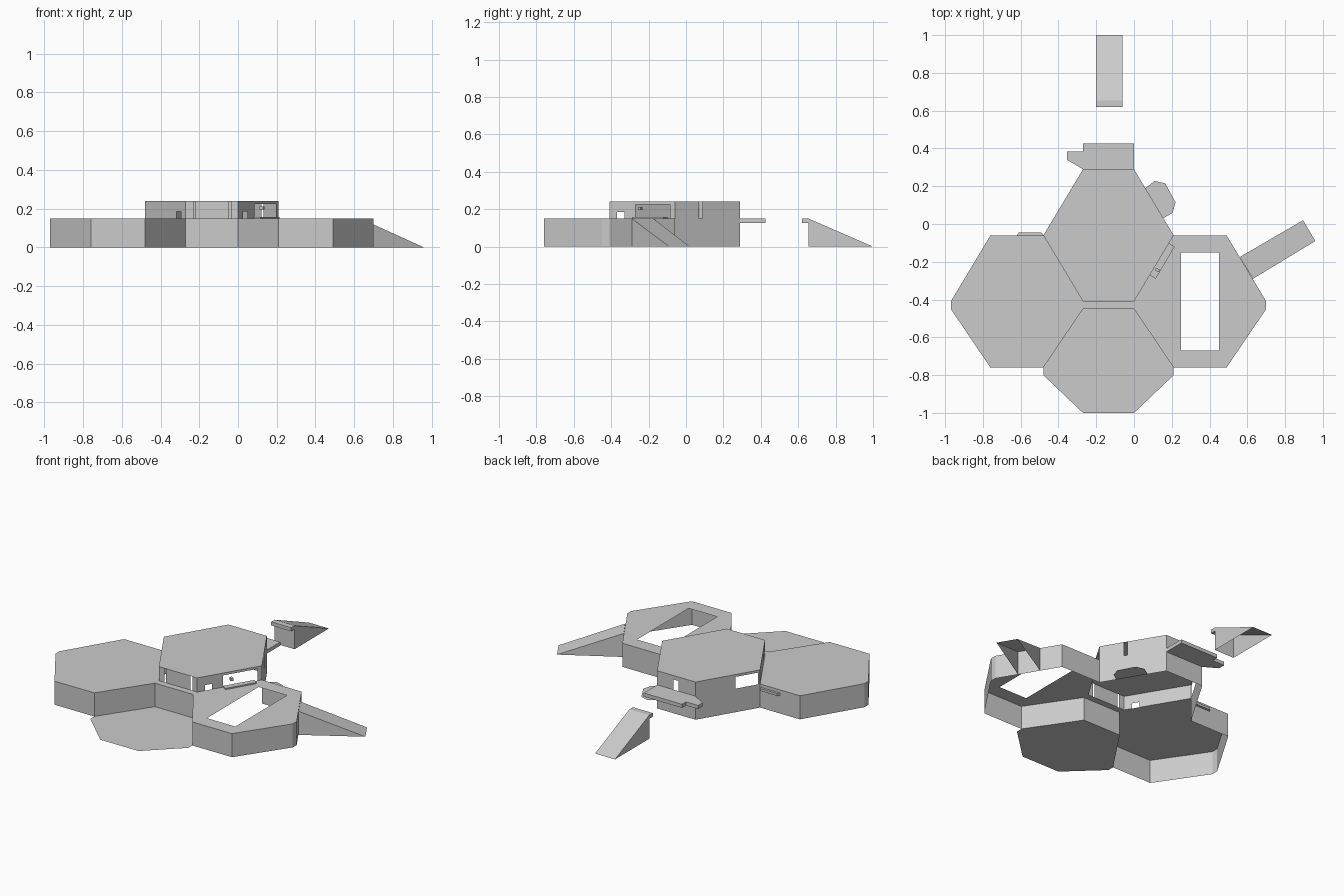
import bpy, bmesh
from mathutils import Vector

if "Cube" in bpy.data.objects:
    bpy.data.objects.remove(bpy.data.objects["Cube"])

CX = -0.135          # symmetry line of the hexagon cluster
DECK, ROOF = 0.15, 0.24


def finish(bm, name):
    bmesh.ops.remove_doubles(bm, verts=bm.verts, dist=1e-5)
    me = bpy.data.meshes.new(name)
    bm.to_mesh(me)
    bm.free()
    ob = bpy.data.objects.new(name, me)
    bpy.context.collection.objects.link(ob)
    return ob


def plate(name, loops, z):
    """Flat sheet; loops after the first are holes."""
    bm = bmesh.new()
    edges = []
    for loop in loops:
        vs = [bm.verts.new((x, y, z)) for x, y in loop]
        edges += [bm.edges.new((vs[i - 1], vs[i])) for i in range(len(vs))]
    bmesh.ops.triangle_fill(bm, use_beauty=True, use_dissolve=False,
                            edges=edges, normal=(0, 0, 1))
    for f in bm.faces:
        f.normal_update()
        if f.normal.z < 0:
            f.normal_flip()
    return finish(bm, name)


def slab(name, pts, z0, z1):
    """Solid prism over a counter-clockwise outline."""
    bm = bmesh.new()
    lo = [bm.verts.new((x, y, z0)) for x, y in pts]
    hi = [bm.verts.new((x, y, z1)) for x, y in pts]
    bm.faces.new(hi)
    bm.faces.new(lo[::-1])
    for i in range(len(pts)):
        bm.faces.new((lo[i - 1], lo[i], hi[i], hi[i - 1]))
    bmesh.ops.recalc_face_normals(bm, faces=bm.faces)
    return finish(bm, name)


def wall(bm, p, q, z0, z1, holes=()):
    """Sheet wall from p to q; holes are (t0, t1, za, zb)."""
    ts = sorted({0, 1, *[t for h in holes for t in h[:2]]})
    zs = sorted({z0, z1, *[z for h in holes for z in h[2:]]})
    p, q = Vector(p), Vector(q)
    for a, b in zip(ts, ts[1:]):
        for c, d in zip(zs, zs[1:]):
            tm, zm = (a + b) / 2, (c + d) / 2
            if any(h[0] < tm < h[1] and h[2] < zm < h[3] for h in holes):
                continue
            u, v = p.lerp(q, a), p.lerp(q, b)
            bm.faces.new([bm.verts.new(co) for co in
                          ((*u, c), (*v, c), (*v, d), (*u, d))])


def mirror(pts):
    return [(2 * CX - x, y) for x, y in reversed(pts)]


# raised central hexagon: roof and walls with openings
hexa = [(-.48, -.06), (-.27, -.41), (0, -.41), (.21, -.06), (0, .29), (-.27, .29)]
plate("upper_roof", [hexa], ROOF)
door = .185
openings = [
    (DECK, [(.77, .88, DECK, door)]),
    (DECK, [(.15, .19, DECK, ROOF), (.83, .87, DECK, ROOF)]),
    (DECK, [(.12, .23, DECK, door), (.40, .93, DECK, .225)]),
    (0, [(.37, .42, DECK, ROOF)]),
    (0, [(.42, .55, DECK, .215)]),
    (0, [(.62, .97, DECK, .225)]),
]
bm = bmesh.new()
for i, (z0, holes) in enumerate(openings):
    if i == 5:
        wall(bm, hexa[5], hexa[0], z0, ROOF, holes)
    else:
        wall(bm, hexa[i], hexa[i + 1], z0, ROOF, holes)
finish(bm, "upper_walls")

# lower deck: two hexagons joined in the middle, right one with a roof opening
left = [(-.48, -.06), (-.76, -.06), (-.97, -.41), (-.97, -.45),
        (-.76, -.76), (-.48, -.76), (-.27, -.45)]
rim = left + mirror(left)
court = [(.25, -.67), (.45, -.67), (.45, -.15), (.25, -.15)]
plate("lower_deck", [rim + [(0, -.41), (-.27, -.41)], court], DECK)
bm = bmesh.new()
for a, b in zip(rim, rim[1:]):
    wall(bm, a, b, 0, DECK)
finish(bm, "lower_walls")

# ground level plates
plate("front_ground_plate", [[(-.27, -.45), (-.48, -.76), (-.48, -.80), (-.27, -1),
                              (0, -1), (.21, -.80), (.21, -.76), (0, -.45)]], 0)
plate("back_ground_plate", [[(.06, .19), (.155, .03), (.205, .06), (.22, .115),
                             (.165, .215), (.11, .228)]], 0)

# balcony, sill and window shelf
slab("back_balcony", [(-.27, .29), (0, .29), (0, .425), (-.27, .425), (-.27, .385),
                      (-.355, .385), (-.355, .34)], .127, DECK)
slab("left_sill", [(-.48, -.06), (-.49, -.045), (-.61, -.045), (-.62, -.06)], .115, .13)
slab("window_shelf", [(.083, -.27), (.115, -.29), (.215, -.12), (.185, -.10)], .150, .158)
slab("shelf_post", [(.11, -.245), (.13, -.255), (.138, -.243), (.118, -.232)], .195, .212)


def ramp(name, a, b, c, d):
    """Open-bottomed wedge: high edge a-b, low edge c-d."""
    bm = bmesh.new()
    A, B, C, D = [(*p, z) for p, z in ((a, DECK), (b, DECK), (c, 0), (d, 0))]
    a0, b0 = (*a, 0), (*b, 0)
    for f in ((A, B, C, D), (a0, A, D), (b0, C, B), (a0, b0, B, A)):
        bm.faces.new([bm.verts.new(co) for co in f])
    return finish(bm, name)


# ramps
ramp("side_ramp", (.56, -.175), (.63, -.29), (.96, -.09), (.895, .02))
ramp("back_ramp", (-.20, .655), (-.06, .655), (-.06, 1), (-.20, 1))
slab("back_ramp_lip", [(-.20, .62), (-.06, .62), (-.06, .655), (-.20, .655)], .127, DECK)
